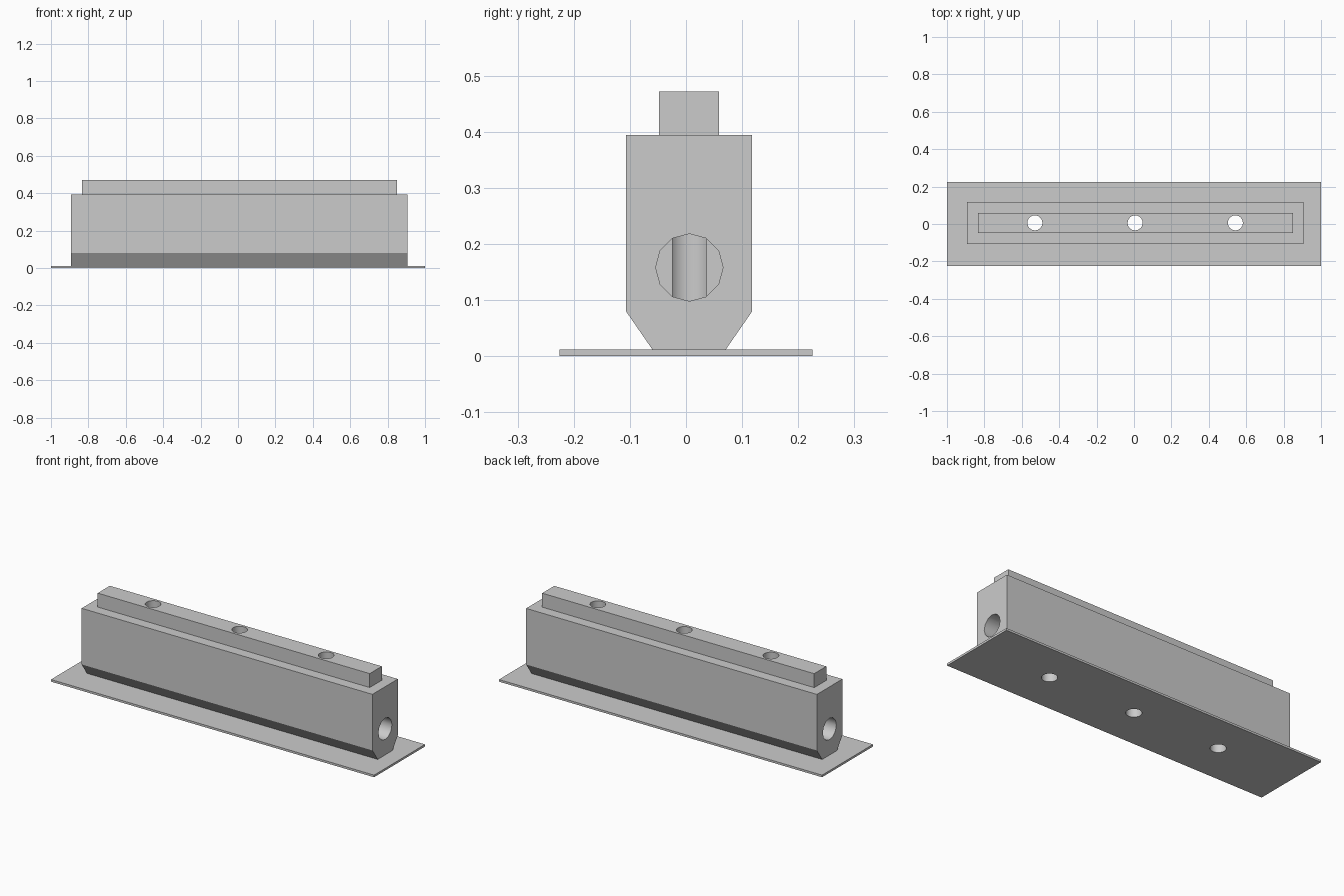
import bpy, bmesh, math
from mathutils import Matrix

default = bpy.data.objects.get("Cube")
if default:
    bpy.data.objects.remove(default, do_unlink=True)

grey = bpy.data.materials.new("plain grey")
grey.use_nodes = True
grey.diffuse_color = (0.6, 0.6, 0.6, 1)
grey.node_tree.nodes["Principled BSDF"].inputs["Base Color"].default_value = (0.6, 0.6, 0.6, 1)


def add_object(name, bm):
    bmesh.ops.recalc_face_normals(bm, faces=bm.faces)
    mesh = bpy.data.meshes.new(name)
    bm.to_mesh(mesh)
    bm.free()
    mesh.materials.append(grey)
    obj = bpy.data.objects.new(name, mesh)
    bpy.context.collection.objects.link(obj)
    return obj


def bar(name, profile, x0, x1):
    """Extrude a (y, z) profile along x."""
    bm = bmesh.new()
    face = bm.faces.new([bm.verts.new((x0, y, z)) for y, z in profile])
    side = bmesh.ops.extrude_face_region(bm, geom=[face])["geom"]
    verts = [v for v in side if isinstance(v, bmesh.types.BMVert)]
    bmesh.ops.translate(bm, verts=verts, vec=(x1 - x0, 0, 0))
    return add_object(name, bm)


def box_profile(y0, y1, z0, z1):
    return [(y0, z0), (y1, z0), (y1, z1), (y0, z1)]


def cutter(name, radius, sides, length, centre, axis):
    bm = bmesh.new()
    turn = Matrix.Rotation(math.pi / 2, 4, "Y") if axis == "X" else Matrix()
    bmesh.ops.create_cone(bm, cap_ends=True, segments=sides, radius1=radius, radius2=radius,
                          depth=length, matrix=Matrix.Translation(centre) @ turn)
    obj = add_object(name, bm)
    obj.hide_render = True
    return obj


# Solid parts
base_plate = bar("base_plate", box_profile(-0.225, 0.225, 0, 0.012), -1, 1)
body = bar("body", [(-0.06, 0.012), (0.071, 0.012), (0.118, 0.08), (0.118, 0.394),
                    (-0.107, 0.394), (-0.107, 0.08)], -0.893, 0.907)
top_rail = bar("top_rail", box_profile(-0.048, 0.059, 0.394, 0.472), -0.835, 0.849)

# Vertical through holes, and blind bores that run in from both ends
drills = [cutter("drill", 0.04, 32, 2, (x, 0.006, 0.2), "Z") for x in (-0.53, 0.006, 0.542)]
bores = [cutter("bore", 0.06, 12, 0.68, (x, 0.006, 0.158), "X") for x in (-0.896, 0.908)]

for part, tools in ((base_plate, drills), (body, drills + bores), (top_rail, drills)):
    bpy.ops.object.select_all(action="DESELECT")
    part.select_set(True)
    bpy.context.view_layer.objects.active = part
    for tool in tools:
        mod = part.modifiers.new("cut", "BOOLEAN")
        mod.operation = "DIFFERENCE"
        mod.solver = "EXACT"
        mod.object = tool
        bpy.ops.object.modifier_apply(modifier=mod.name)
    bpy.ops.object.shade_smooth_by_angle(angle=math.radians(32))

for tool in drills + bores:
    bpy.data.objects.remove(tool, do_unlink=True)
